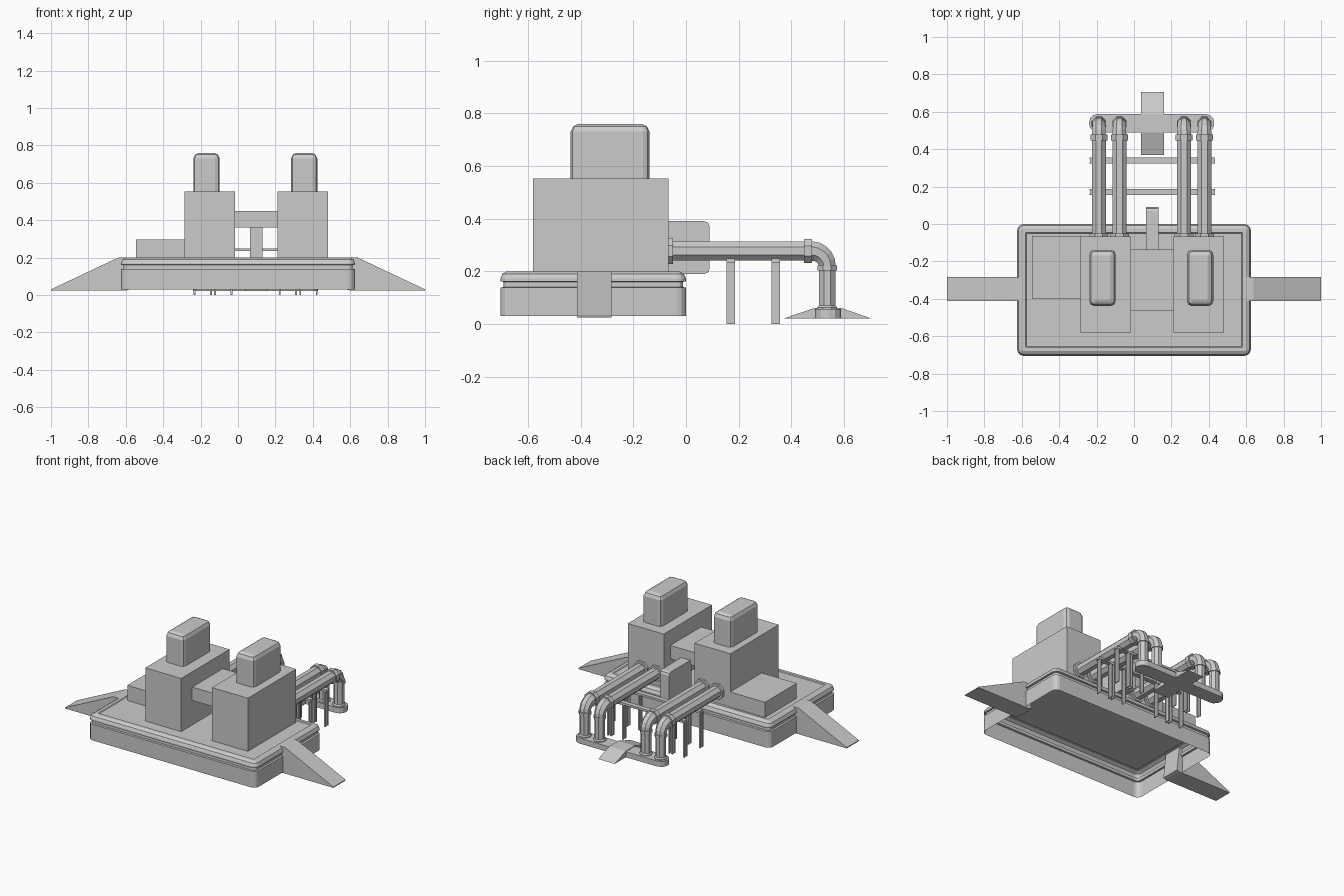
import bpy, bmesh
from math import pi, cos, sin

if "Cube" in bpy.data.objects:
    bpy.data.objects.remove(bpy.data.objects["Cube"])


def finish(name, bm):
    bmesh.ops.recalc_face_normals(bm, faces=bm.faces)
    me = bpy.data.meshes.new(name)
    bm.to_mesh(me)
    bm.free()
    ob = bpy.data.objects.new(name, me)
    bpy.context.collection.objects.link(ob)
    return ob


def box(name, x, y, z):
    bm = bmesh.new()
    bmesh.ops.create_cube(bm, size=1)
    for v in bm.verts:
        v.co = [lo + (c + 0.5) * (hi - lo) for c, (lo, hi) in zip(v.co, (x, y, z))]
    return finish(name, bm)


def prism(name, pts, place, lo, hi):
    """Extrude a 2D profile between lo and hi; place maps (a, b, depth) to xyz."""
    bm = bmesh.new()
    ends = [[bm.verts.new(place(a, b, d)) for a, b in pts] for d in (lo, hi)]
    bm.faces.new(ends[0])
    bm.faces.new(ends[1])
    for i in range(len(pts)):
        j = (i + 1) % len(pts)
        bm.faces.new((ends[0][i], ends[0][j], ends[1][j], ends[1][i]))
    return finish(name, bm)


def skin(bm, rings):
    for r0, r1 in zip(rings, rings[1:]):
        for i in range(len(r0)):
            j = (i + 1) % len(r0)
            bm.faces.new((r0[i], r0[j], r1[j], r1[i]))


def rounded_rect(x, y, r, inset=0, seg=3):
    pts = []
    rr = max(r - inset, 0.004)
    for k, (sx, sy) in enumerate(((1, 1), (0, 1), (0, 0), (1, 0))):
        cx = x[1] - inset - rr if sx else x[0] + inset + rr
        cy = y[1] - inset - rr if sy else y[0] + inset + rr
        for s in range(seg + 1):
            a = pi / 2 * (k + s / seg)
            pts.append((cx + rr * cos(a), cy + rr * sin(a)))
    return pts


def rounded_stack(name, x, y, r, levels, seg=3, bottom=True):
    """Loft a rounded rectangle through (inset, z) levels."""
    bm = bmesh.new()
    rings = [[bm.verts.new((px, py, z)) for px, py in rounded_rect(x, y, r, ins, seg)]
             for ins, z in levels]
    skin(bm, rings)
    bm.faces.new(rings[-1])
    if bottom:
        bm.faces.new(rings[0])
    return finish(name, bm)


# Hollow platform with grooved wall, rounded rim and recessed deck
rounded_stack("platform", (-0.625, 0.625), (-0.705, 0), 0.035,
              [(0, 0.03), (0, 0.138), (0.012, 0.14), (0.012, 0.16), (0, 0.162),
               (0, 0.172), (0.008, 0.19), (0.025, 0.2), (0.045, 0.2), (0.05, 0.195)],
              bottom=False)

# Side ramps
for name, s in (("ramp_right", 1), ("ramp_left", -1)):
    prism(name, [(0.58, 0.03), (0.6, 0.2), (0.64, 0.2), (1, 0.03), (1, 0.024), (0.6, 0.024)],
          lambda a, b, d, s=s: (s * a, d, b), -0.413, -0.283)

# Two towers with rounded stacks on top
for side, x0, sx in (("left", -0.285, -0.239), ("right", 0.212, 0.283)):
    box("tower_" + side, (x0, x0 + 0.268), (-0.58, -0.066), (0.195, 0.553))
    rounded_stack("stack_" + side, (sx, sx + 0.141), (-0.438, -0.138), 0.025,
                  [(0, 0.55), (0, 0.73), (0.01, 0.75), (0.03, 0.76)], seg=2)

# Bridge between towers, side annex, rear fin
box("bridge", (-0.02, 0.215), (-0.463, -0.136), (0.36, 0.45))
box("annex", (-0.545, -0.283), (-0.4, -0.063), (0.195, 0.297))
fin = [(-0.15, 0.19), (0.07, 0.19), (0.084, 0.196), (0.09, 0.21),
       (0.09, 0.37), (0.084, 0.384), (0.07, 0.39), (-0.15, 0.39)]
prism("fin", fin, lambda a, b, d: (d, a, b), 0.063, 0.131)

# Pipe run: (y, z, downward angle, radius), collars included as radius steps
R, C = 0.037, 0.045
run = [(-0.07, 0.277, 0, 0.05), (-0.05, 0.277, 0, 0.05), (-0.05, 0.277, 0, R),
       (0.447, 0.277, 0, R), (0.447, 0.277, 0, C), (0.478, 0.277, 0, C), (0.478, 0.277, 0, R)]
for i in range(1, 5):
    a = pi / 2 * i / 5
    run.append((0.478 + 0.058 * sin(a), 0.219 + 0.058 * cos(a), a, R - 0.001 * i))
run += [(0.536, z, pi / 2, r) for z, r in
        ((0.222, 0.032), (0.222, 0.037), (0.203, 0.037), (0.203, 0.031),
         (0.07, 0.031), (0.062, 0.038), (0.022, 0.038))]
PIPES = (-0.188, -0.078, 0.267, 0.377)
for n, px in enumerate(PIPES):
    bm = bmesh.new()
    rings = []
    for y, z, a, r in run:
        r /= cos(pi / 8)
        ring = []
        for k in range(8):
            t = pi / 8 + k * pi / 4
            ring.append(bm.verts.new((px + r * cos(t), y + r * sin(t) * sin(a),
                                      z + r * sin(t) * cos(a))))
        rings.append(ring)
    skin(bm, rings)
    bm.faces.new(rings[0])
    bm.faces.new(rings[-1])
    finish(f"pipe_{n + 1}", bm)

# Pipe supports: crossbars with channel legs either side of each pipe
for row, y in enumerate((0.17, 0.34)):
    box(f"crossbar_{row + 1}", (-0.235, 0.432), (y - 0.016, y + 0.016), (0.234, 0.248))
    for n, px in enumerate(PIPES):
        for s in (-1, 1):
            x = px + s * 0.044
            i_beam = [(-5, -16), (5, -16), (5, -8), (1.5, -8), (1.5, 8), (5, 8),
                      (5, 16), (-5, 16), (-5, 8), (-1.5, 8), (-1.5, -8), (-5, -8)]
            prism(f"leg_{row + 1}_{n + 1}_{'a' if s < 0 else 'b'}", i_beam,
                  lambda a, b, d, x=x, y=y: (x + a / 1000, y + b / 1000, d), 0, 0.24)

# Pipe footing and its access ramp
rounded_stack("pipe_footing", (-0.24, 0.429), (0.49, 0.588), 0.045,
              [(0, 0.02), (0, 0.057)])
prism("footing_ramp", [(0.368, 0.02), (0.49, 0.061), (0.588, 0.061), (0.706, 0.02)],
      lambda a, b, d: (d, a, b), 0.037, 0.16)
